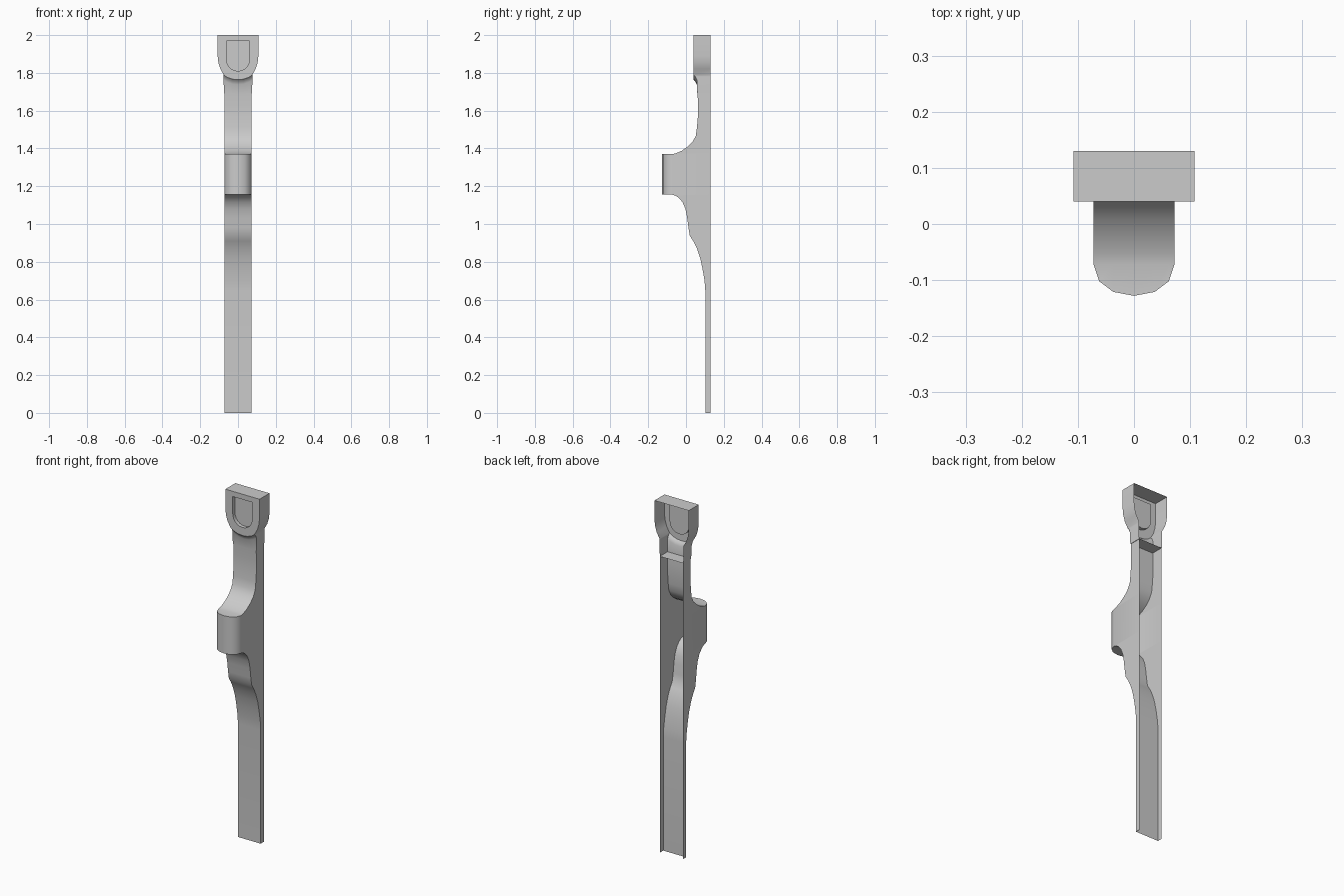
import bpy, bmesh

if "Cube" in bpy.data.objects:
    bpy.data.objects.remove(bpy.data.objects["Cube"])

BACK = 0.13      # open rear edge of the shell
FACE = 0.04      # front plane of the head
INSET = 0.06     # floor of the recess


def mirrored(half):
    """Right-to-centre points -> full run from left to right."""
    left = [(-p[0],) + tuple(p[1:]) for p in half]
    return left + list(reversed(half[:-1]))


def strip(bm, rows, closed=False):
    """Quad surface through rows of equal point count."""
    verts = [[bm.verts.new(p) for p in row] for row in rows]
    n = len(rows[0])
    for a, b in zip(verts, verts[1:]):
        for i in range(n if closed else n - 1):
            j = (i + 1) % n
            bm.faces.new((a[i], a[j], b[j], b[i]))
    return verts


def finish(bm, name, angle=0.6):
    bmesh.ops.remove_doubles(bm, verts=bm.verts, dist=0.0002)
    bmesh.ops.recalc_face_normals(bm, faces=bm.faces)
    me = bpy.data.meshes.new(name)
    bm.to_mesh(me)
    bm.free()
    ob = bpy.data.objects.new(name, me)
    bpy.context.collection.objects.link(ob)
    bpy.ops.object.select_all(action='DESELECT')
    ob.select_set(True)
    bpy.context.view_layer.objects.active = ob
    bpy.ops.object.shade_smooth_by_angle(angle=angle)


# Shaft: channel section swept along the side profile (y, z)
arc = mirrored([(0.072, -0.072), (0.062, -0.102), (0.037, -0.121), (0, -0.128)])


def channel(y, z):
    return [(-0.072, BACK, z)] + [(x, y, z) for x, _ in arc] + [(0.072, BACK, z)]


def boss(z):
    return [(-0.072, BACK, z)] + [(x, y, z) for x, y in arc] + [(0.072, BACK, z)]


lower = [(0.102, 0), (0.102, 0.65), (0.098, 0.70), (0.087, 0.765), (0.075, 0.82),
         (0.058, 0.87), (0.038, 0.91), (0.02, 0.938), (0.013, 0.98), (0.006, 1.035),
         (-0.003, 1.08), (-0.018, 1.115), (-0.04, 1.14), (-0.058, 1.151), (-0.072, 1.155)]
upper = [(-0.072, 1.37), (-0.052, 1.375), (-0.022, 1.388), (0.01, 1.41), (0.035, 1.435),
         (0.052, 1.467), (0.058, 1.51), (0.063, 1.57), (0.064, 1.63), (0.061, 1.69)]
bm = bmesh.new()
strip(bm, [channel(*p) for p in lower] + [boss(1.155), boss(1.37)]
      + [channel(*p) for p in upper])
finish(bm, "shaft")

# Head: front frame, recess walls and floor, outer walls
outer_half = [(0.108, 2.0), (0.108, 1.89), (0.104, 1.855), (0.094, 1.822),
              (0.076, 1.79), (0.058, 1.777), (0.03, 1.767), (0, 1.764)]
inner_half = [(0.062, 1.97), (0.062, 1.88), (0.06, 1.86), (0.054, 1.842),
              (0.044, 1.828), (0.031, 1.818), (0.016, 1.812), (0, 1.81)]
outer, inner = mirrored(outer_half), mirrored(inner_half)


def at(points, y):
    return [(x, y, z) for x, z in points]


bm = bmesh.new()
rings = strip(bm, [at(outer, FACE), at(inner, FACE), at(inner, INSET)], closed=True)
bm.faces.new(rings[-1])
wall = outer[-5:] + outer[:5]   # right side, across the top, left side
strip(bm, [at(wall, FACE), at(wall, BACK)])

# Collar: joins the head to the shaft, with a closed underside
lip = outer[4:-4]


def collar_row(y, drop):
    pts = [(x, y, z - drop) for x, z in lip]
    z = lip[0][1] - drop
    return [(lip[0][0], BACK, z)] + pts + [(lip[-1][0], BACK, z)]


low = [(x * 0.98, 0.06, 1.69) for x, _ in lip]
low = [(low[0][0], BACK, 1.69)] + low + [(low[-1][0], BACK, 1.69)]
rows = strip(bm, [collar_row(FACE, 0), collar_row(0.05, 0.01),
                  collar_row(0.057, 0.026), low])
bm.faces.new(rows[-1])
finish(bm, "head_and_collar")
